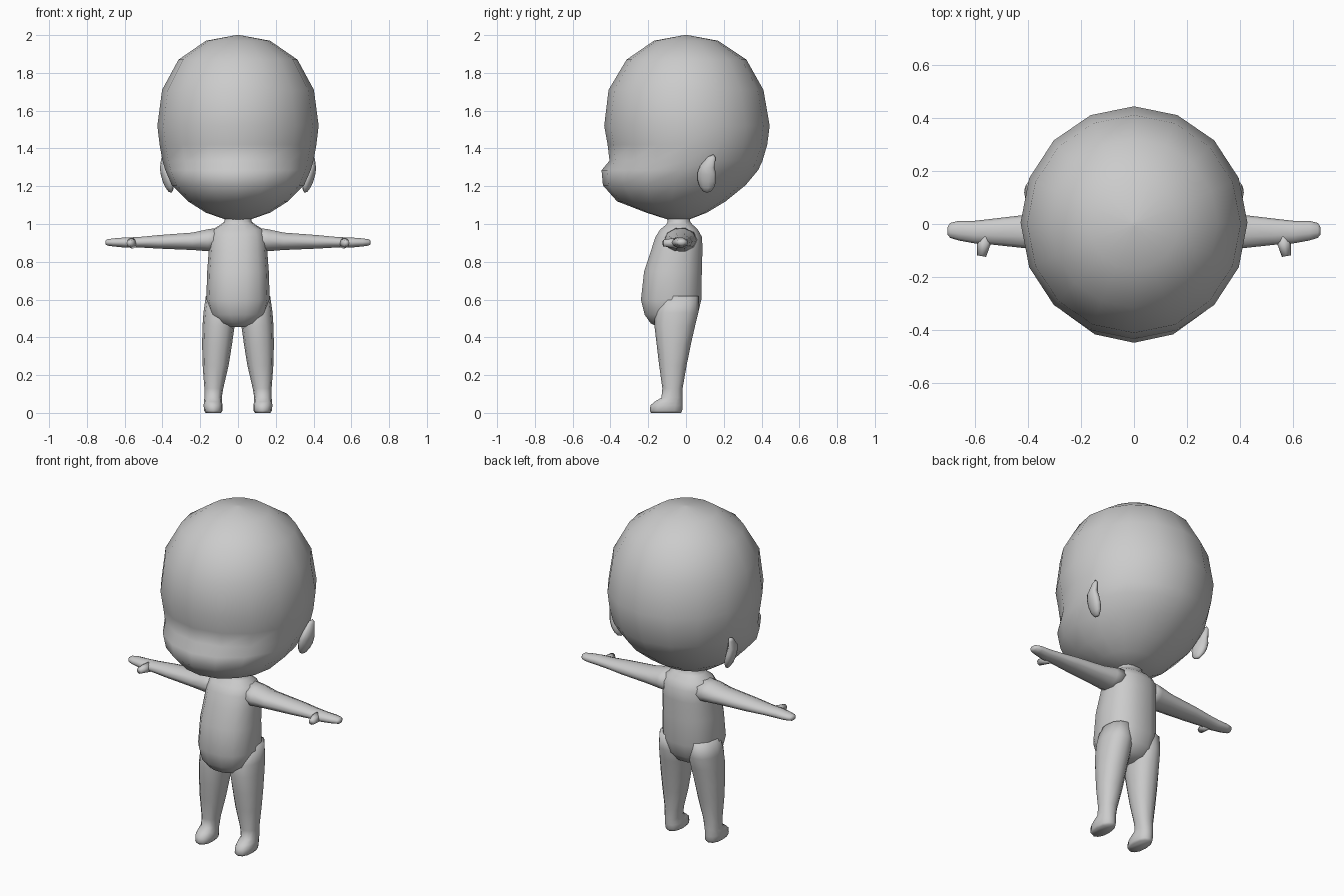
import bpy, bmesh, math
from mathutils import Vector, Matrix


def loft(name, rings, sides, axis='Z', square=1.0):
    """Skin oval rings (pos, a0, a1, b0, b1) along Z (a=x, b=y) or X (a=y, b=z)."""
    bm = bmesh.new()
    loops = []
    for pos, a0, a1, b0, b1 in rings:
        loop = []
        for i in range(sides):
            t = 2 * math.pi * i / sides
            c, s = math.cos(t), math.sin(t)
            c = math.copysign(abs(c) ** square, c) if abs(c) > 1e-6 else 0
            s = math.copysign(abs(s) ** square, s) if abs(s) > 1e-6 else 0
            a = (a0 + a1) / 2 + (a1 - a0) / 2 * c
            b = (b0 + b1) / 2 + (b1 - b0) / 2 * s
            loop.append(bm.verts.new((a, b, pos) if axis == 'Z' else (pos, a, b)))
        loops.append(loop)
    for lo, hi in zip(loops, loops[1:]):
        for i in range(sides):
            j = (i + 1) % sides
            bm.faces.new((lo[i], lo[j], hi[j], hi[i]))
    for loop in (loops[0], loops[-1]):
        bmesh.ops.contextual_create(bm, geom=loop)
    return finish(name, bm)


def finish(name, bm):
    bmesh.ops.recalc_face_normals(bm, faces=bm.faces)
    me = bpy.data.meshes.new(name)
    bm.to_mesh(me)
    bm.free()
    me.shade_smooth()
    ob = bpy.data.objects.new(name, me)
    bpy.context.collection.objects.link(ob)
    return ob


def mirror(ob):
    m = ob.modifiers.new("mirror", 'MIRROR')
    m.use_mirror_merge = False
    mid = bpy.data.objects.get("mirror_centre")
    if mid:
        m.mirror_object = mid
    return ob


# Head: round skull with a muzzle ledge at the front and a tapered chin
loft("head", [
    (1.025, -.07, .07, -.10, .02),
    (1.06, -.17, .17, -.21, .11),
    (1.12, -.265, .265, -.365, .21),
    (1.205, -.35, .35, -.44, .315),
    (1.285, -.385, .385, -.447, .382),
    (1.335, -.40, .40, -.405, .405),
    (1.42, -.415, .415, -.415, .43),
    (1.52, -.427, .427, -.433, .443),
    (1.71, -.402, .402, -.41, .41),
    (1.87, -.315, .315, -.315, .32),
    (1.97, -.17, .17, -.17, .17),
    (2.0, -.01, .01, -.01, .01),
], 16)

# Ears: flattened tilted lobes with a flare running up into the skull
ear = bmesh.new()
bmesh.ops.create_uvsphere(ear, u_segments=10, v_segments=7, radius=1,
                          matrix=Matrix.Translation((.377, .11, 1.25))
                          @ Matrix.Rotation(math.radians(16), 4, 'Y')
                          @ Matrix.Rotation(math.radians(-12), 4, 'Z')
                          @ Matrix.Diagonal((.027, .052, .088, 1)))
for v in ear.verts:
    if v.co.z > 1.3:
        v.co += Vector((-.005, .03, .03)) * ((v.co.z - 1.3) / .03)
mirror(finish("ear", ear))

# Torso with neck, sloping shoulders and round belly
loft("torso", [
    (.455, -.05, .05, -.15, -.02),
    (.475, -.105, .105, -.19, .03),
    (.52, -.15, .15, -.222, .065),
    (.60, -.168, .168, -.242, .085),
    (.75, -.163, .163, -.225, .087),
    (.86, -.155, .155, -.188, .09),
    (.93, -.15, .15, -.165, .088),
    (.97, -.135, .135, -.14, .065),
    (.998, -.09, .09, -.105, .035),
    (1.015, -.07, .07, -.098, .022),
    (1.045, -.075, .075, -.10, .02),
], 14, square=.85)

# Arms tapering to flat mitten hands
mirror(loft("arm", [
    (.09, -.115, .06, .85, .985),
    (.16, -.115, .055, .853, .975),
    (.24, -.105, .045, .86, .957),
    (.42, -.09, .033, .868, .943),
    (.53, -.078, .02, .875, .932),
    (.60, -.073, .012, .874, .93),
    (.66, -.062, .012, .88, .925),
    (.692, -.052, .004, .885, .92),
    (.702, -.04, -.012, .892, .913),
], 10, axis='X'))

# Thumbs: short stubs pointing forward
thumb = bmesh.new()
bmesh.ops.create_cone(thumb, cap_ends=True, segments=8, radius1=.03, radius2=.017, depth=.075,
                      matrix=Matrix.Translation((.567, -.084, .899))
                      @ Matrix.Rotation(math.radians(10), 4, 'Z')
                      @ Matrix.Rotation(math.radians(90), 4, 'X'))
mirror(finish("thumb", thumb))

# Legs with feet stretched forward at the toe
mirror(loft("leg", [
    (0, .09, .172, -.185, -.027),
    (.012, .082, .18, -.192, -.02),
    (.04, .082, .182, -.188, -.018),
    (.06, .085, .18, -.165, -.018),
    (.08, .086, .178, -.13, -.018),
    (.13, .078, .178, -.125, -.018),
    (.25, .05, .187, -.142, .003),
    (.36, .032, .19, -.155, .025),
    (.46, .018, .188, -.167, .048),
    (.53, .012, .183, -.165, .065),
    (.62, .03, .17, -.14, .065),
], 12, square=.9))
